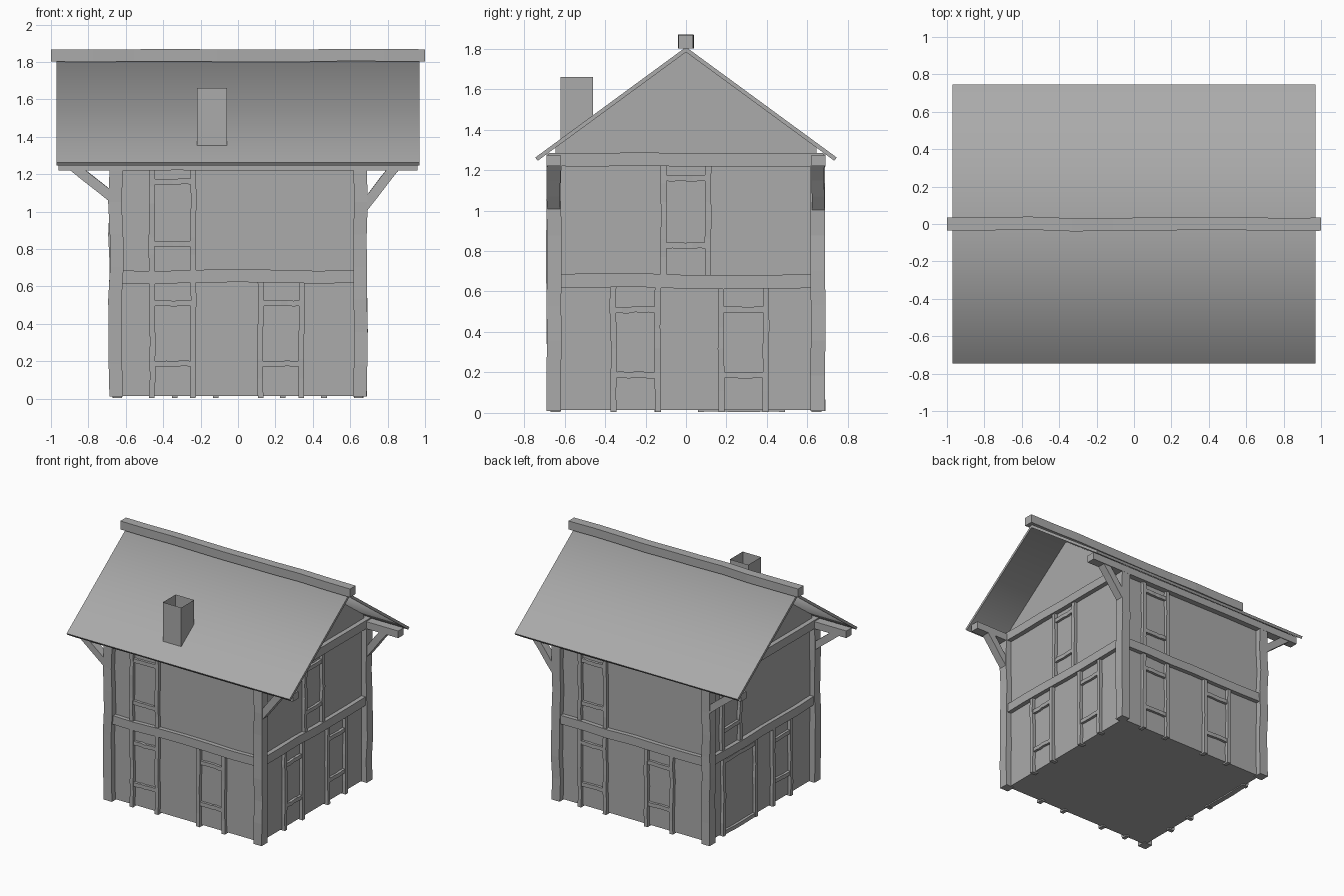
import bpy, bmesh, math, random
from mathutils import Vector, Matrix

random.seed(4)
cube = bpy.data.objects.get("Cube")
if cube:
    bpy.data.objects.remove(cube, do_unlink=True)

TONE = (0.405, 0.405, 0.405, 1)
grey = bpy.data.materials.new("plain_grey")
grey.use_nodes = True
grey.diffuse_color = TONE
grey.node_tree.nodes["Principled BSDF"].inputs["Base Color"].default_value = TONE

WALL = 0.645     # half width of the walls
POST = 0.69      # outer face of the corner posts
APEX, EAVE_Y, EAVE_Z = 1.808, 0.745, 1.262
SLOPE = (APEX - EAVE_Z) / EAVE_Y


def finish(name, bm):
    bmesh.ops.recalc_face_normals(bm, faces=bm.faces)
    mesh = bpy.data.meshes.new(name)
    bm.to_mesh(mesh)
    bm.free()
    mesh.materials.append(grey)
    obj = bpy.data.objects.new(name, mesh)
    bpy.context.collection.objects.link(obj)
    return obj


def beam(name, start, end, width, depth, out, wobble=0.004, segments=6):
    """Hewn timber from start to end; depth is measured along out."""
    start, end, out = Vector(start), Vector(end), Vector(out)
    side = (end - start).normalized().cross(out).normalized()
    bm = bmesh.new()
    rings = []
    for i in range(segments + 1):
        amount = wobble if 0 < i < segments else wobble / 3
        centre = start.lerp(end, i / segments)
        centre += side * random.uniform(-amount, amount) + out * random.uniform(-amount, amount) / 2
        rings.append([bm.verts.new(centre + side * width / 2 * a + out * depth / 2 * b)
                      for a, b in ((-1, -1), (1, -1), (1, 1), (-1, 1))])
    for low, high in zip(rings, rings[1:]):
        for k in range(4):
            bm.faces.new((low[k], low[k - 1], high[k - 1], high[k]))
    bm.faces.new(rings[0])
    bm.faces.new(rings[-1])
    return finish(name, bm)


def extrude_x(name, profile, half):
    """Prism along x from a y-z profile."""
    bm = bmesh.new()
    face = bm.faces.new([bm.verts.new((-half, y, z)) for y, z in profile])
    new = bmesh.ops.extrude_face_region(bm, geom=[face])["geom"]
    bmesh.ops.translate(bm, vec=(2 * half, 0, 0),
                        verts=[v for v in new if isinstance(v, bmesh.types.BMVert)])
    return finish(name, bm)


class Side:
    """One wall: u runs along it, out is the distance from the centre."""
    def __init__(self, name, quarter):
        self.name = name
        self.turn = Matrix.Rotation(quarter * math.pi / 2, 3, 'Z')
        self.out = self.turn @ Vector((0, -1, 0))

    def at(self, u, out, z):
        return self.turn @ Vector((u, -out, z))

    def upright(self, part, u, z0, z1, width=0.03, depth=0.05):
        beam(f"{self.name}_{part}", self.at(u, WALL, z0), self.at(u, WALL, z1),
             width, depth, self.out)

    def rail(self, part, u0, u1, z, height=0.03, depth=0.04, centre=WALL, wobble=0.003):
        beam(f"{self.name}_{part}", self.at(u0, centre, z), self.at(u1, centre, z),
             height, depth, self.out, wobble)

    def window(self, part, u, z0, z1, sill, head):
        for tag, s in (("left_jamb", -1), ("right_jamb", 1)):
            self.upright(f"{part}_{tag}", u + s * 0.11, z0, z1)
        self.rail(f"{part}_sill", u - 0.1, u + 0.1, sill)
        self.rail(f"{part}_head", u - 0.1, u + 0.1, head)

    def lower_window(self, part, u):
        self.window(part, u, 0.004, 0.63, 0.187, 0.51)

    def upper_window(self, part, u):
        self.window(part, u, 0.68, 1.225, 0.827, 1.16)


# Walls with gables
gable_z = APEX - 0.021 - SLOPE * WALL
extrude_x("walls", [(-WALL, 0.015), (WALL, 0.015), (WALL, gable_z),
                    (0, APEX - 0.021), (-WALL, gable_z)], WALL)

# Roof: one thin folded sheet, shaded smoothly over the ridge, all rims sharp
roof = extrude_x("roof", [(-EAVE_Y, EAVE_Z), (0, APEX), (EAVE_Y, EAVE_Z),
                          (EAVE_Y - 0.012, EAVE_Z - 0.016), (0, APEX - 0.025),
                          (-EAVE_Y + 0.012, EAVE_Z - 0.016)], 0.97)
bm = bmesh.new()
bm.from_mesh(roof.data)
for f in bm.faces:
    f.smooth = True
for e in bm.edges:
    along_x = abs(e.verts[0].co.x - e.verts[1].co.x) > 1
    e.smooth = along_x and all(abs(v.co.y) < 0.01 for v in e.verts)
bm.to_mesh(roof.data)
bm.free()

# Ridge beam
beam("ridge_beam", (-1, 0, 1.835), (1, 0, 1.835), 0.07, 0.066, (0, 0, 1), 0.005, 9)

# Chimney: open paper-thin shaft whose foot follows the roof
bm = bmesh.new()
bmesh.ops.create_cube(bm, size=0.16)
bmesh.ops.translate(bm, vec=(-0.14, -0.54, 0), verts=bm.verts)
bmesh.ops.delete(bm, geom=[f for f in bm.faces if f.normal.z > 0.5], context='FACES_ONLY')
for v in bm.verts:
    v.co.z = 1.66 if v.co.z > 0 else APEX - 0.012 - SLOPE * abs(v.co.y)
finish("chimney", bm)

# Corner posts and the braces under the overhanging plates
for xn, sx in (("left", 1), ("right", -1)):
    for yn, sy in (("front", -1), ("back", 1)):
        c = POST - 0.0375
        beam(f"{yn}_{xn}_post", (sx * c, sy * c, 0.01), (sx * c, sy * c, 1.225),
             0.072, 0.072, (0, sy, 0), 0.006, 7)
        foot, reach = (1.01, 0.84) if sx > 0 else (1.065, 0.88)
        beam(f"{yn}_{xn}_brace", (sx * 0.66, sy * c, foot), (sx * reach, sy * c, 1.24),
             0.052, 0.062, (0, sy, 0), 0.002, 3)

# Horizontal timbers on all four sides
front, left, back, right = (Side(n, q) for q, n in
                            enumerate(("front", "left", "back", "right")))
for wall in (front, left, back, right):
    wall.rail("middle_rail", -0.64, 0.64, 0.652, 0.068, 0.06, 0.648, 0.005)
for wall in (front, back):
    wall.rail("top_plate", -0.96, 0.96, 1.248, 0.056, 0.068, 0.655, 0.002)
for wall in (left, right):
    wall.rail("tie_beam", -0.68, 0.68, 1.252, 0.066, 0.06, 0.652, 0.002)

# Windows
for wall in (front, back):
    wall.upper_window("upper_window", -0.35)
    wall.lower_window("lower_window_a", -0.35)
    wall.lower_window("lower_window_b", 0.23)
left.upper_window("upper_window", 0)
left.lower_window("lower_window_a", -0.25)
left.lower_window("lower_window_b", 0.285)
right.upper_window("upper_window", -0.38)
right.lower_window("lower_window", 0.25)

# Wide door
for tag, u in (("left_jamb", -0.475), ("right_jamb", -0.075)):
    right.upright(f"door_{tag}", u, 0.004, 0.63)
right.rail("door_head", -0.46, -0.09, 0.585)
right.rail("door_threshold", -0.49, -0.06, 0.022)
